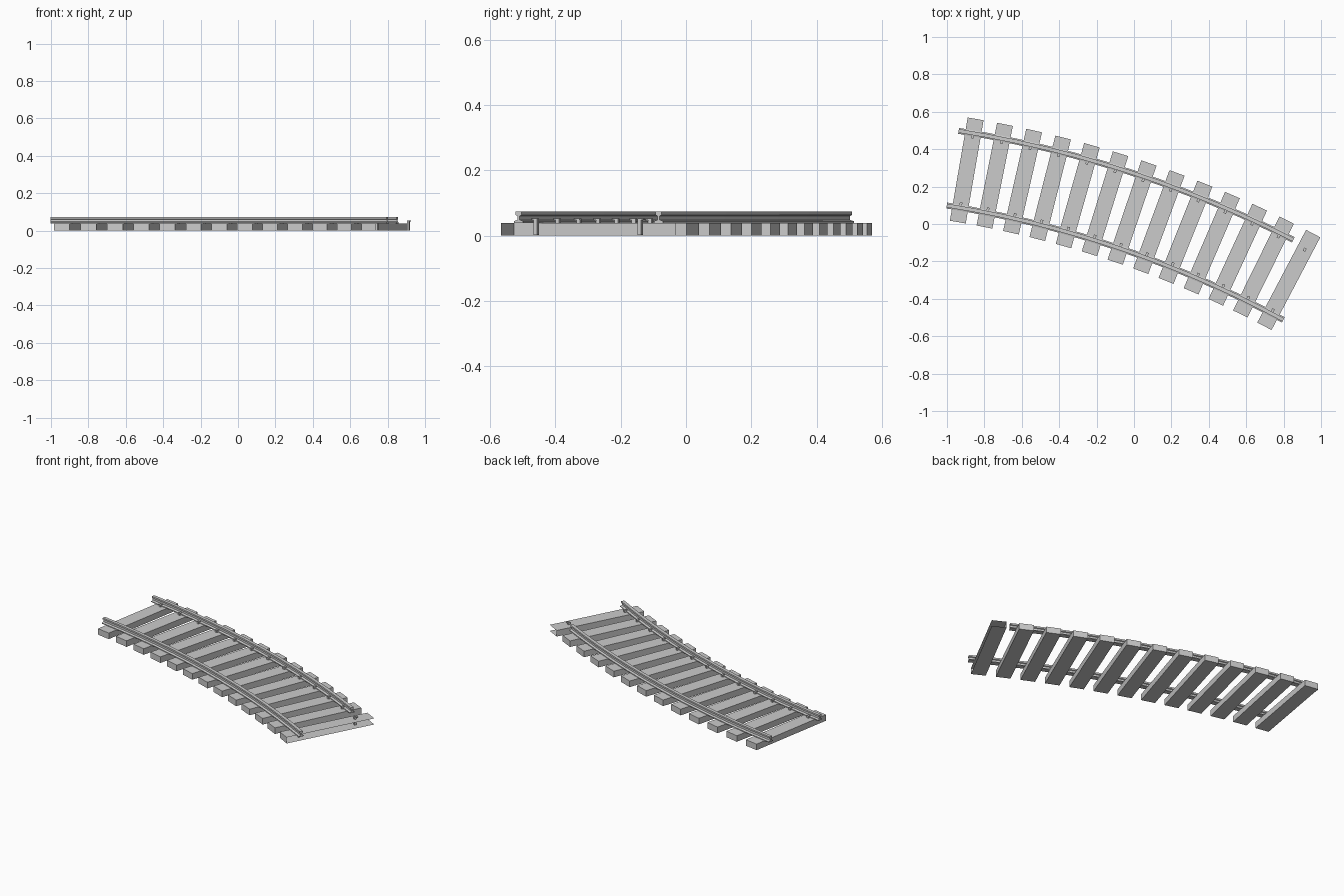
import bpy, bmesh
from math import sin, cos, radians

if "Cube" in bpy.data.objects:
    bpy.data.objects.remove(bpy.data.objects["Cube"])

# The whole track follows one arc; angles are measured clockwise from +y
CX, CY, R = -1.885, -5.455, 5.826
GAUGE = 0.202            # rail offset from the centre line
TIES = 13
A0, A1 = 9.79, 27.75     # first and last tie angle
STEP = (A1 - A0) / (TIES - 1)
TIE_TOP = 0.038


def polar(r, deg, z, along=0.0):
    """Point at radius r and angle deg, shifted along the track direction."""
    a = radians(deg)
    return (CX + r * sin(a) + along * cos(a), CY + r * cos(a) - along * sin(a), z)


def make_object(name, bm):
    me = bpy.data.meshes.new(name)
    bm.to_mesh(me)
    bm.free()
    ob = bpy.data.objects.new(name, me)
    bpy.context.collection.objects.link(ob)
    return ob


def add_box(bm, deg, r0, r1, half, z0, z1, skip=()):
    """Box set square to the track; skip leaves named faces open."""
    v = [bm.verts.new(polar(r, deg, z, s))
         for z in (z0, z1)
         for r, s in ((r0, -half), (r0, half), (r1, half), (r1, -half))]
    faces = {"bottom": (3, 2, 1, 0), "top": (4, 5, 6, 7), "inner": (0, 1, 5, 4),
             "ahead": (1, 2, 6, 5), "outer": (2, 3, 7, 6), "behind": (3, 0, 4, 7)}
    for key, idx in faces.items():
        if key not in skip:
            bm.faces.new([v[i] for i in idx])


# Wooden ties; the last one is open on its far side and outer end
for i in range(TIES):
    bm = bmesh.new()
    skip = ("ahead", "outer") if i == TIES - 1 else ()
    add_box(bm, A0 + i * STEP, R - 0.28, R + 0.28, 0.043, 0.0, TIE_TOP, skip)
    make_object(f"tie_{i + 1}", bm)

# Rail cross-section (half, mirrored): foot, web, head
HALF = [(0.016, 0.039), (0.016, 0.044), (0.004, 0.048),
        (0.004, 0.060), (0.010, 0.063), (0.010, 0.073)]
PROFILE = HALF + [(-x, z) for x, z in reversed(HALF)]


def make_rail(name, radius, segments):
    bm = bmesh.new()
    start = A0 - STEP / 2
    rings = [[bm.verts.new(polar(radius + x, start + k * STEP, z)) for x, z in PROFILE]
             for k in range(segments + 1)]
    n = len(PROFILE)
    for a, b in zip(rings, rings[1:]):
        for j in range(n):
            bm.faces.new((a[j], a[(j + 1) % n], b[(j + 1) % n], b[j]))
    bm.faces.new(rings[0])
    bm.faces.new(rings[-1])
    bmesh.ops.recalc_face_normals(bm, faces=bm.faces[:])
    make_object(name, bm)


# The outer rail stops one segment short
make_rail("inner_rail", R - GAUGE, TIES)
make_rail("outer_rail", R + GAUGE, TIES - 1)

# Spikes on the gauge side of each rail, with heads hooked over the foot
for name, side in (("inner", -1), ("outer", 1)):
    bm = bmesh.new()
    for i in range(TIES):
        deg = A0 + i * STEP
        far = R + side * (GAUGE - 0.028)
        near = R + side * (GAUGE - 0.016)
        hook = R + side * (GAUGE - 0.009)
        add_box(bm, deg, min(far, near), max(far, near), 0.006, 0.002, 0.049)
        add_box(bm, deg, min(far, hook), max(far, hook), 0.007, 0.048, 0.053)
    make_object(f"{name}_rail_spikes", bm)
